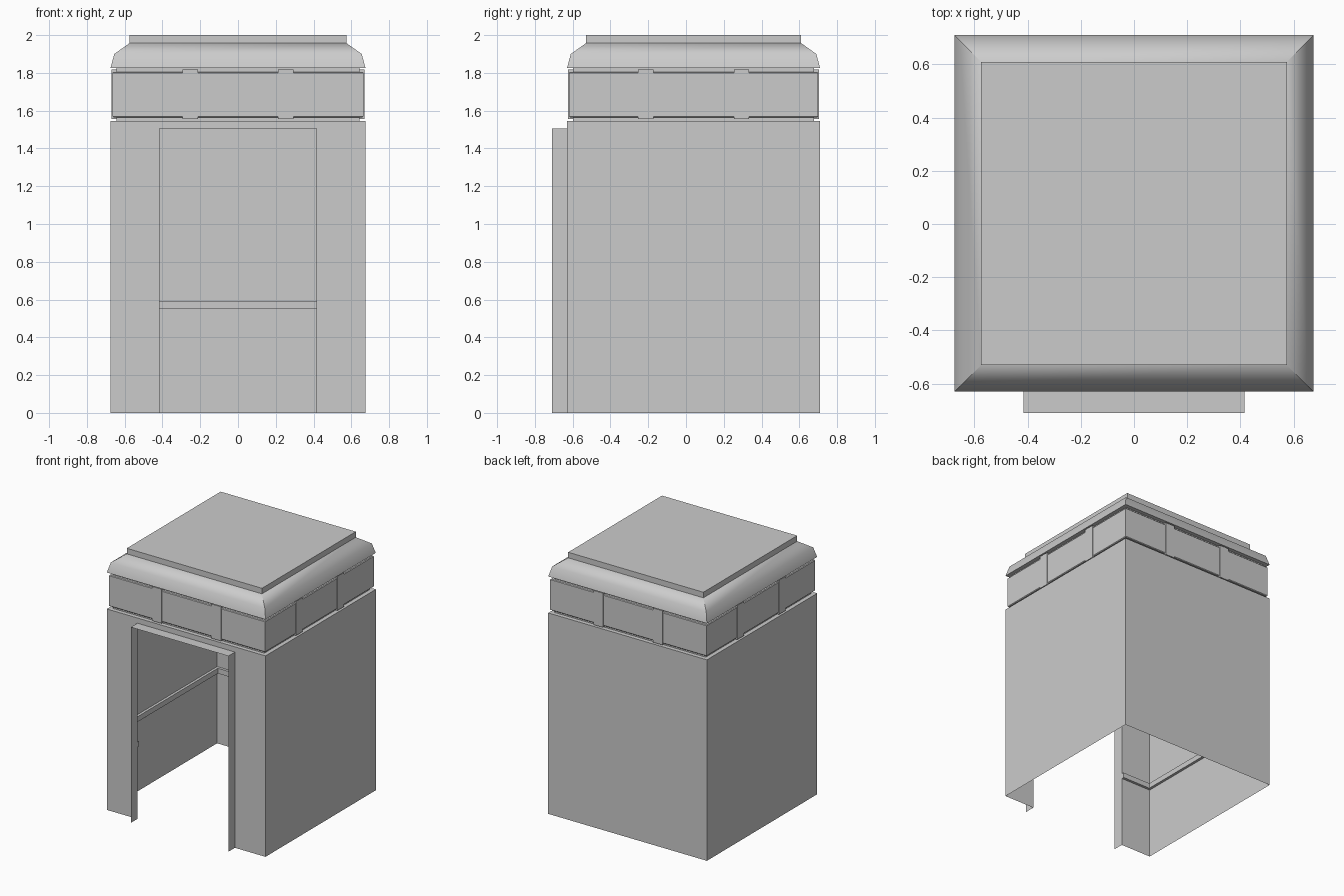
import bpy, bmesh, math

if "Cube" in bpy.data.objects:
    bpy.data.objects.remove(bpy.data.objects["Cube"])

HX, HY, CY = 0.675, 0.67, 0.04      # half footprint and its y centre
DOOR_X, DOOR_Z, FRONT = 0.415, 1.505, -0.63
BODY_Z = 1.545


def make(name, verts, faces, recalc=True):
    bm = bmesh.new()
    vs = [bm.verts.new(v) for v in verts]
    for f in faces:
        bm.faces.new([vs[i] for i in f])
    if recalc:
        bmesh.ops.recalc_face_normals(bm, faces=bm.faces)
    me = bpy.data.meshes.new(name)
    bm.to_mesh(me)
    bm.free()
    ob = bpy.data.objects.new(name, me)
    bpy.context.collection.objects.link(ob)
    return ob


def corners(inset, z):
    x, y = HX - inset, HY - inset
    return [(-x, CY - y, z), (x, CY - y, z), (x, CY + y, z), (-x, CY + y, z)]


def loft(name, profile):
    """Closed rectangular stack; profile is (inset, z) from bottom to top."""
    verts = [v for p in profile for v in corners(*p)]
    n = len(profile)
    faces = [(3, 2, 1, 0), tuple(range(4 * n - 4, 4 * n))]
    for k in range(n - 1):
        for i in range(4):
            j = (i + 1) % 4
            faces.append((4 * k + i, 4 * k + j, 4 * k + 4 + j, 4 * k + 4 + i))
    return make(name, verts, faces)


def box(name, x0, x1, y0, y1, z0, z1):
    v = [(x, y, z) for z in (z0, z1) for x, y in ((x0, y0), (x1, y0), (x1, y1), (x0, y1))]
    f = [(3, 2, 1, 0), (4, 5, 6, 7)] + [(i, (i + 1) % 4, (i + 1) % 4 + 4, i + 4) for i in range(4)]
    return make(name, v, f)


# Open-bottomed cabin shell with a doorway cut in the front sheet
v = corners(0, 0) + corners(0, BODY_Z)
v += [(-DOOR_X, FRONT, 0), (-DOOR_X, FRONT, DOOR_Z), (DOOR_X, FRONT, DOOR_Z), (DOOR_X, FRONT, 0)]
make("cabin_shell", v, [(1, 2, 6, 5), (2, 3, 7, 6), (3, 0, 4, 7), (4, 5, 6, 7),
                        (0, 8, 9, 10, 11, 1, 5, 4)], recalc=False)

# Thin door surround projecting forward
v = [(x, y, z) for y in (FRONT, -0.71)
     for x, z in ((-DOOR_X, 0), (-DOOR_X, DOOR_Z), (DOOR_X, DOOR_Z), (DOOR_X, 0))]
make("door_surround", v, [(i, i + 4, i + 5, i + 1) for i in range(3)], recalc=False)

# Rail running round the inside walls, broken at the doorway
D = 0.02
x, y0, y1 = HX, FRONT, CY + HY
outer = [(DOOR_X, y0), (x, y0), (x, y1), (-x, y1), (-x, y0), (-DOOR_X, y0)]
inner = [(DOOR_X, y0 + D), (x - D, y0 + D), (x - D, y1 - D),
         (-x + D, y1 - D), (-x + D, y0 + D), (-DOOR_X, y0 + D)]
v, f = [], []
for o, i in zip(outer, inner):
    v += [(*o, 0.55), (*i, 0.55), (*i, 0.59), (*o, 0.59)]
for k in range(5):
    a, b = 4 * k, 4 * k + 4
    f += [(a + i, a + i + 1, b + i + 1, b + i) for i in range(3)]
f += [(0, 1, 2, 3), (20, 21, 22, 23)]
make("inside_rail", v, f)

# Recessed core and the wide band around it
loft("band_core", [(0.032, BODY_Z), (0.032, 1.825)])
loft("band", [(0.015, 1.565), (0.01, 1.57), (0.01, 1.8), (0.015, 1.805)])

# Two straps on each side of the band
for s in (-1, 1):
    for c in (-0.253, 0.253):
        xa, xb = sorted((s * (HX - 0.035), s * (HX - 0.005)))
        box("side_strap", xa, xb, CY + c - 0.04, CY + c + 0.04, 1.555, 1.818)
        ya, yb = sorted((s * (HY - 0.035), s * (HY - 0.005)))
        box("end_strap", c - 0.04, c + 0.04, CY + ya, CY + yb, 1.555, 1.818)

# Curved roof edge, smooth along its profile
roof = loft("roof", [(0, 1.825), (0.02, 1.9), (0.1, 1.957)])
bpy.context.view_layer.objects.active = roof
roof.select_set(True)
bpy.ops.object.shade_smooth_by_angle(angle=math.radians(44))

# Flat slab on top
loft("roof_slab", [(0.1, 1.957), (0.1, 2.0)])
